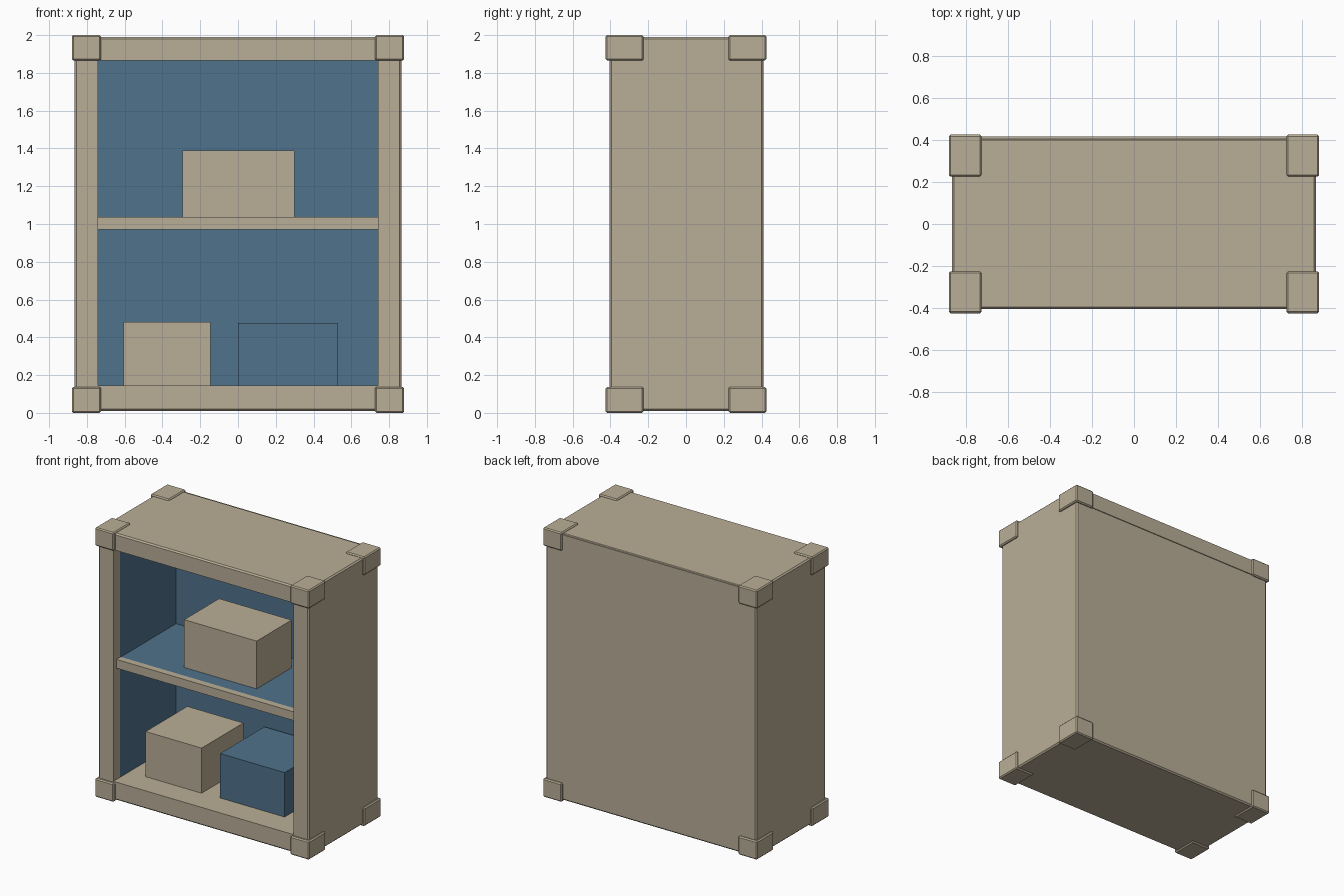
import bpy, bmesh
from mathutils import Vector

if "Cube" in bpy.data.objects:
    bpy.data.objects.remove(bpy.data.objects["Cube"])


def material(name, rgb):
    m = bpy.data.materials.new(name)
    m.diffuse_color = (*rgb, 1)
    m.use_nodes = True
    m.node_tree.nodes["Principled BSDF"].inputs["Base Color"].default_value = m.diffuse_color
    return m


BEIGE = material("beige wood", (0.491, 0.423, 0.309))
BLUE = material("slate blue", (0.080, 0.168, 0.258))


def box_mesh(lo, hi, bevel=0):
    bm = bmesh.new()
    bmesh.ops.create_cube(bm, size=1)
    lo, hi = Vector(lo), Vector(hi)
    for v in bm.verts:
        v.co = Vector([lo[i] if v.co[i] < 0 else hi[i] for i in range(3)])
    if bevel:
        bmesh.ops.bevel(bm, geom=bm.edges[:], offset=bevel, segments=1,
                        profile=0.5, affect='EDGES')
    return bm


def finish(name, bm, *mats):
    me = bpy.data.meshes.new(name)
    bm.to_mesh(me)
    bm.free()
    for m in mats:
        me.materials.append(m)
    ob = bpy.data.objects.new(name, me)
    bpy.context.collection.objects.link(ob)
    return ob


def box(name, lo, hi, mat, bevel=0):
    return finish(name, box_mesh(lo, hi, bevel), mat)


# Cabinet shell: one solid with the front opened and hollowed out
W, FRONT, BACK, LOW, HIGH = 0.865, -0.405, 0.41, 0.01, 1.99
OPEN_X, OPEN_LOW, OPEN_HIGH = 0.74, 0.145, 1.865
bm = box_mesh((-W, FRONT, LOW), (W, BACK, HIGH), 0.01)
front = min(bm.faces, key=lambda f: f.calc_center_median().y)
bmesh.ops.inset_individual(bm, faces=[front], thickness=0.1)
for v in front.verts:
    v.co.x = OPEN_X if v.co.x > 0 else -OPEN_X
    v.co.z = OPEN_HIGH if v.co.z > 1 else OPEN_LOW
# first step is the beige frame depth, second the blue interior
for depth in (-0.33, 0.33):
    front = bmesh.ops.extrude_discrete_faces(bm, faces=[front])["faces"][0]
    for v in front.verts:
        v.co.y = depth
bm.normal_update()
for f in bm.faces:
    c = f.calc_center_median()
    inside = abs(c.x) < OPEN_X + 0.01 and OPEN_LOW + 0.01 < c.z < OPEN_HIGH + 0.01
    f.material_index = int(inside and -0.3 < c.y < 0.35)
finish("cabinet_shell", bm, BEIGE, BLUE)

# Rail along the top of the back
box("back_top_rail", (-0.80, 0.40, 1.87), (0.80, 0.416, 1.985), BEIGE)

# Shelf with a beige front lip
box("shelf_board", (-0.742, -0.32, 0.977), (0.742, 0.332, 1.035), BLUE)
box("shelf_lip", (-0.742, -0.37, 0.972), (0.742, -0.32, 1.037), BEIGE)

# Corner caps
for sx in (-1, 1):
    for sy in (-1, 1):
        for z0, z1, level in ((0, 0.138, "bottom"), (1.865, 2, "top")):
            xs = sorted((sx * 0.725, sx * 0.88))
            ys = sorted((sy * 0.225, sy * 0.425))
            side = "right" if sx > 0 else "left"
            face = "back" if sy > 0 else "front"
            box(f"corner_cap_{level}_{face}_{side}",
                (xs[0], ys[0], z0), (xs[1], ys[1], z1), BEIGE, 0.008)

# Boxes stored inside
box("upper_box", (-0.295, -0.21, 1.034), (0.30, 0.20, 1.39), BEIGE)
box("lower_left_box", (-0.605, -0.22, 0.144), (-0.145, 0.27, 0.48), BEIGE)
box("lower_right_box", (0.0, -0.21, 0.144), (0.53, 0.31, 0.475), BLUE)
